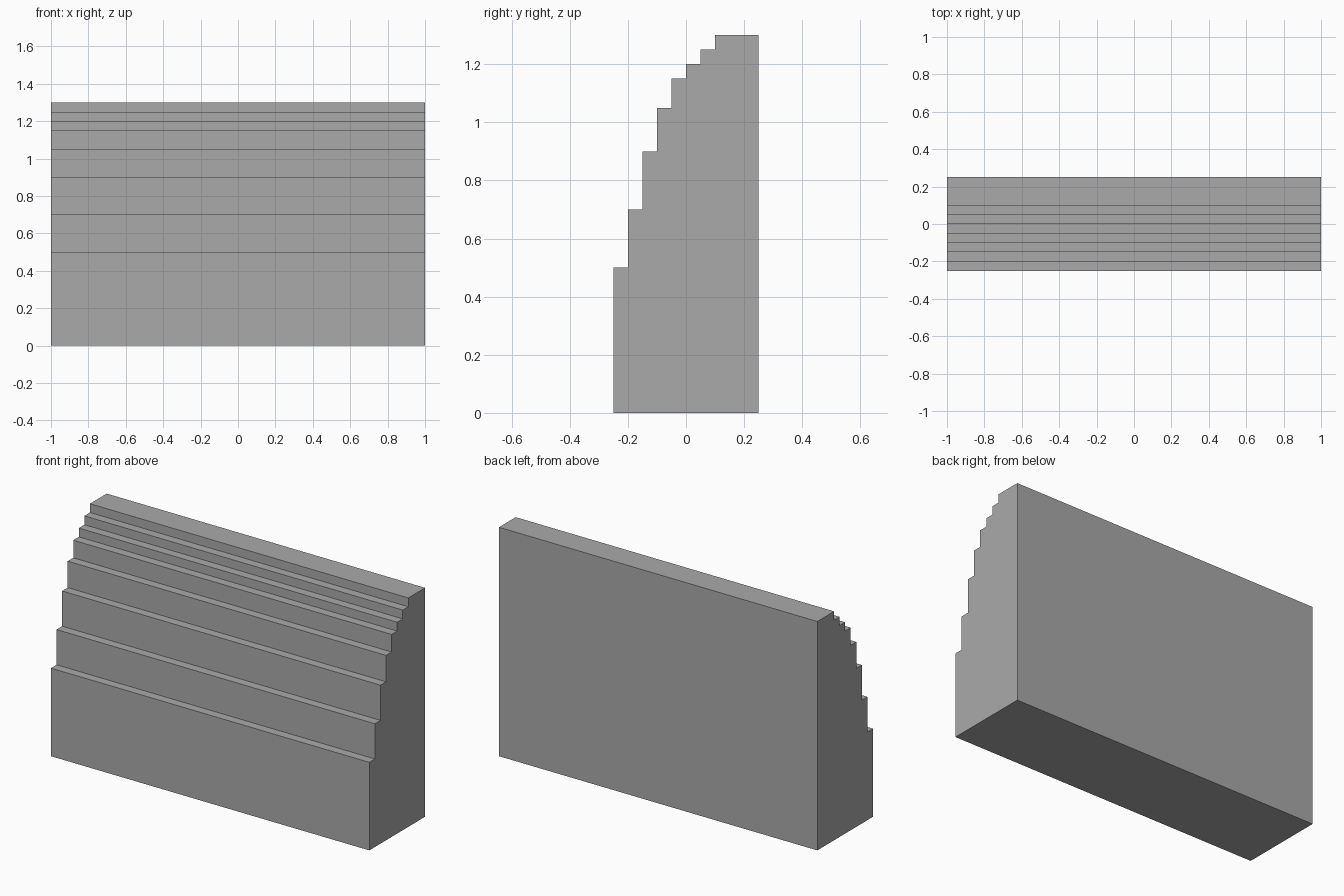
import bpy
import bmesh

cube = bpy.data.objects.get("Cube")
if cube:
    bpy.data.objects.remove(cube, do_unlink=True)

# Plain grey
GREY = (0.4, 0.4, 0.4, 1.0)
mat = bpy.data.materials.new("plain_grey")
mat.use_nodes = True
mat.diffuse_color = GREY
mat.node_tree.nodes["Principled BSDF"].inputs["Base Color"].default_value = GREY

# Stepped side profile: each tread is one step deeper, risers shrink upward
WIDTH, FRONT, BACK, TREAD = 2.0, -0.25, 0.25, 0.05
heights = [0.5, 0.7, 0.9, 1.05, 1.15, 1.2, 1.25, 1.3]
profile = [(BACK, 0.0), (FRONT, 0.0)]
for i, top in enumerate(heights):
    y = FRONT + i * TREAD
    end = BACK if i == len(heights) - 1 else y + TREAD
    profile += [(y, top), (end, top)]

# Extrude the profile along the width
bm = bmesh.new()
side = bm.faces.new([bm.verts.new((-WIDTH / 2, y, z)) for y, z in profile])
extruded = bmesh.ops.extrude_face_region(bm, geom=[side])["geom"]
moved = [g for g in extruded if isinstance(g, bmesh.types.BMVert)]
bmesh.ops.translate(bm, verts=moved, vec=(WIDTH, 0, 0))
bmesh.ops.recalc_face_normals(bm, faces=bm.faces)

mesh = bpy.data.meshes.new("stepped_block")
bm.to_mesh(mesh)
bm.free()
mesh.materials.append(mat)
block = bpy.data.objects.new("stepped_block", mesh)
bpy.context.collection.objects.link(block)
